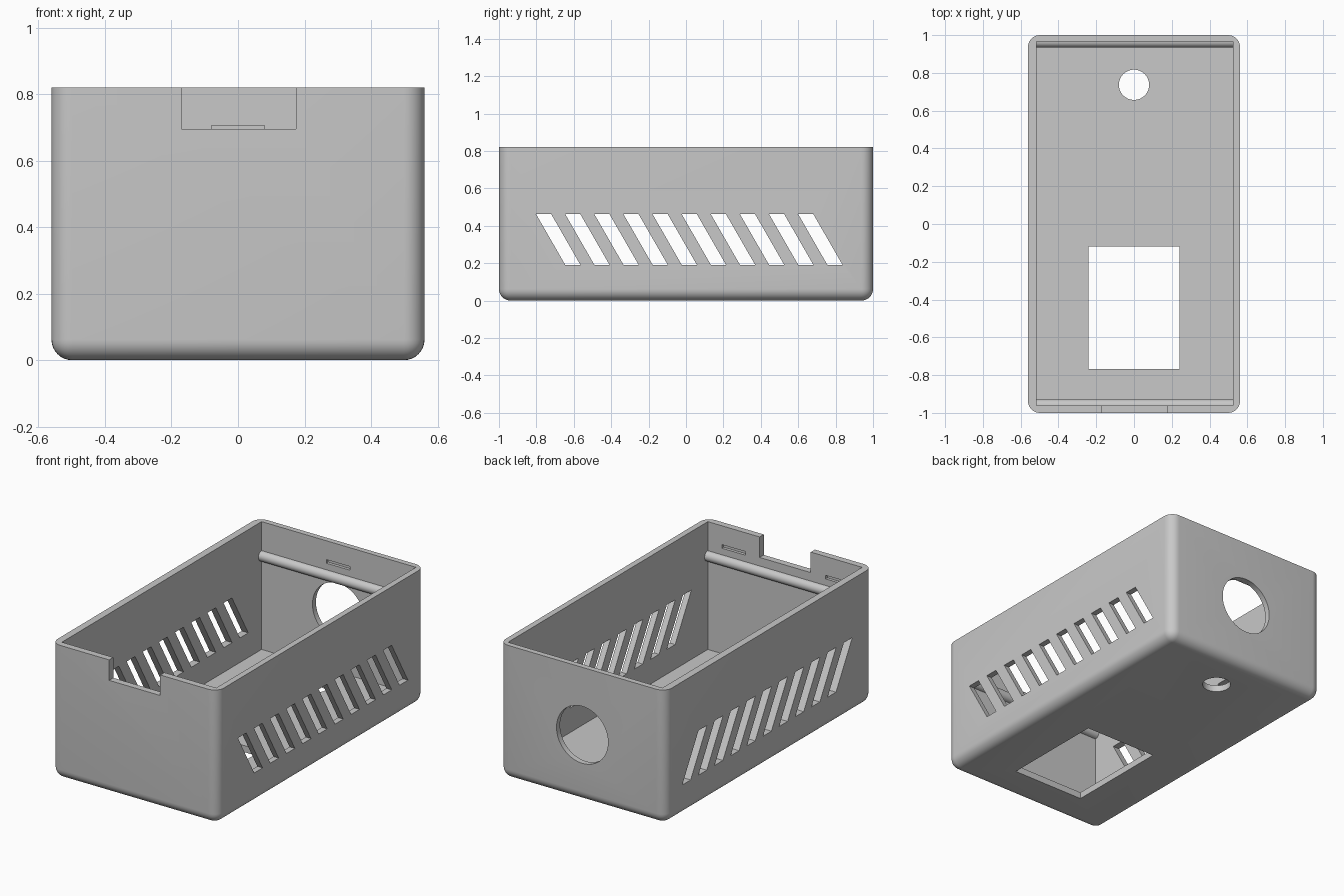
import bpy, bmesh, math

if "Cube" in bpy.data.objects:
    bpy.data.objects.remove(bpy.data.objects["Cube"], do_unlink=True)

grey = bpy.data.materials.new("plastic_grey")
GREY = (0.58, 0.58, 0.58, 1)
grey.diffuse_color = GREY
grey.use_nodes = True
grey.node_tree.nodes["Principled BSDF"].inputs["Base Color"].default_value = GREY

LENGTH, WIDTH, HEIGHT = 2.0, 1.122, 0.82
RADIUS = 0.062
FLOOR = 0.04
LEFT, RIGHT, FRONT, BACK = -0.517, 0.525, -0.96, 0.966   # inner wall planes


def add_object(name, bm):
    bmesh.ops.recalc_face_normals(bm, faces=bm.faces)
    mesh = bpy.data.meshes.new(name)
    bm.to_mesh(mesh)
    bm.free()
    mesh.materials.append(grey)
    obj = bpy.data.objects.new(name, mesh)
    bpy.context.collection.objects.link(obj)
    return obj


def add_box(bm, x0, x1, y0, y1, z0, z1):
    verts = bmesh.ops.create_cube(bm, size=1)["verts"]
    bmesh.ops.scale(bm, vec=(x1 - x0, y1 - y0, z1 - z0), verts=verts)
    bmesh.ops.translate(bm, vec=((x0 + x1) / 2, (y0 + y1) / 2, (z0 + z1) / 2), verts=verts)


def add_prism(bm, profile, start, end, axis):
    """Extrude a closed profile along an axis (0 = x, 1 = y, 2 = z)."""
    def place(a, b, t):
        p = [a, b]
        p.insert(axis, t)
        return p
    face = bm.faces.new([bm.verts.new(place(a, b, start)) for a, b in profile])
    moved = bmesh.ops.extrude_face_region(bm, geom=[face])["geom"]
    bmesh.ops.translate(bm, vec=place(0, 0, end - start),
                        verts=[v for v in moved if isinstance(v, bmesh.types.BMVert)])
    # extruding a lone face keeps the starting cap, so the prism is closed


def arc(cx, cy, r, a0, a1, count):
    return [(cx + r * math.cos(a0 + (a1 - a0) * i / count),
             cy + r * math.sin(a0 + (a1 - a0) * i / count)) for i in range(count + 1)]


def circle(cx, cy, r):
    return arc(cx, cy, r, 0, math.tau, 64)[:-1]


def cut(target, name, bm):
    cutter = add_object(name, bm)
    cutter.hide_render = True
    mod = target.modifiers.new(name, 'BOOLEAN')
    mod.operation, mod.solver, mod.object = 'DIFFERENCE', 'EXACT', cutter
    bpy.context.view_layer.objects.active = target
    bpy.ops.object.modifier_apply(modifier=mod.name)
    bpy.data.objects.remove(cutter, do_unlink=True)


# Outer body with rounded upright and bottom edges, square rim
bm = bmesh.new()
add_box(bm, -WIDTH / 2, WIDTH / 2, -LENGTH / 2, LENGTH / 2, 0, HEIGHT)
rounded = [e for e in bm.edges if min(v.co.z for v in e.verts) < 0.01]
bmesh.ops.bevel(bm, geom=rounded, offset=RADIUS, offset_type='OFFSET',
                segments=8, profile=0.5, affect='EDGES')
shell = add_object("case_shell", bm)

# Open cavity
bm = bmesh.new()
add_box(bm, LEFT, RIGHT, FRONT, BACK, FLOOR, HEIGHT + 0.2)
cut(shell, "cavity_cutter", bm)

# Notch in the front rim
bm = bmesh.new()
add_box(bm, -0.17, 0.175, -1.1, -0.9, 0.695, HEIGHT + 0.1)
cut(shell, "notch_cutter", bm)

# Slanted side vents through both walls
bm = bmesh.new()
for i in range(10):
    y = -0.802 + 0.1557 * i
    add_prism(bm, [(y, 0.463), (y + 0.081, 0.463), (y + 0.238, 0.19), (y + 0.157, 0.19)],
              -0.7, 0.7, 0)
cut(shell, "vent_cutter", bm)

# Rectangular window and round hole in the floor
bm = bmesh.new()
add_box(bm, -0.242, 0.242, -0.767, -0.12, -0.1, 0.1)
add_prism(bm, circle(0, 0.737, 0.08), -0.1, 0.1, 2)
cut(shell, "floor_cutter", bm)

# Round port in the back wall
bm = bmesh.new()
add_prism(bm, circle(0, 0.408, 0.174), 0.9, 1.1, 1)
cut(shell, "port_cutter", bm)

# Shallow latch slots: two inside the front wall, one inside the back wall
bm = bmesh.new()
for x, wall in ((-0.35, FRONT), (0.35, FRONT), (0, BACK)):
    add_box(bm, x - 0.08, x + 0.08, wall - 0.018, wall + 0.018, 0.683, 0.705)
cut(shell, "latch_cutter", bm)

# Half-round support ribs on the front and back inner walls
for name, wall, turn in (("front_rib", FRONT, -1), ("back_rib", BACK, 1)):
    bm = bmesh.new()
    a = turn * math.pi / 2
    add_prism(bm, arc(wall, 0.612, 0.031, a, a + math.pi, 12), LEFT, RIGHT, 0)
    add_object(name, bm)

# Smooth the rounded edges, keep the cuts crisp
for obj in bpy.context.scene.objects:
    obj.select_set(obj.name in {"case_shell", "front_rib", "back_rib"})
bpy.context.view_layer.objects.active = shell
bpy.ops.object.shade_smooth_by_angle(angle=math.radians(30))
